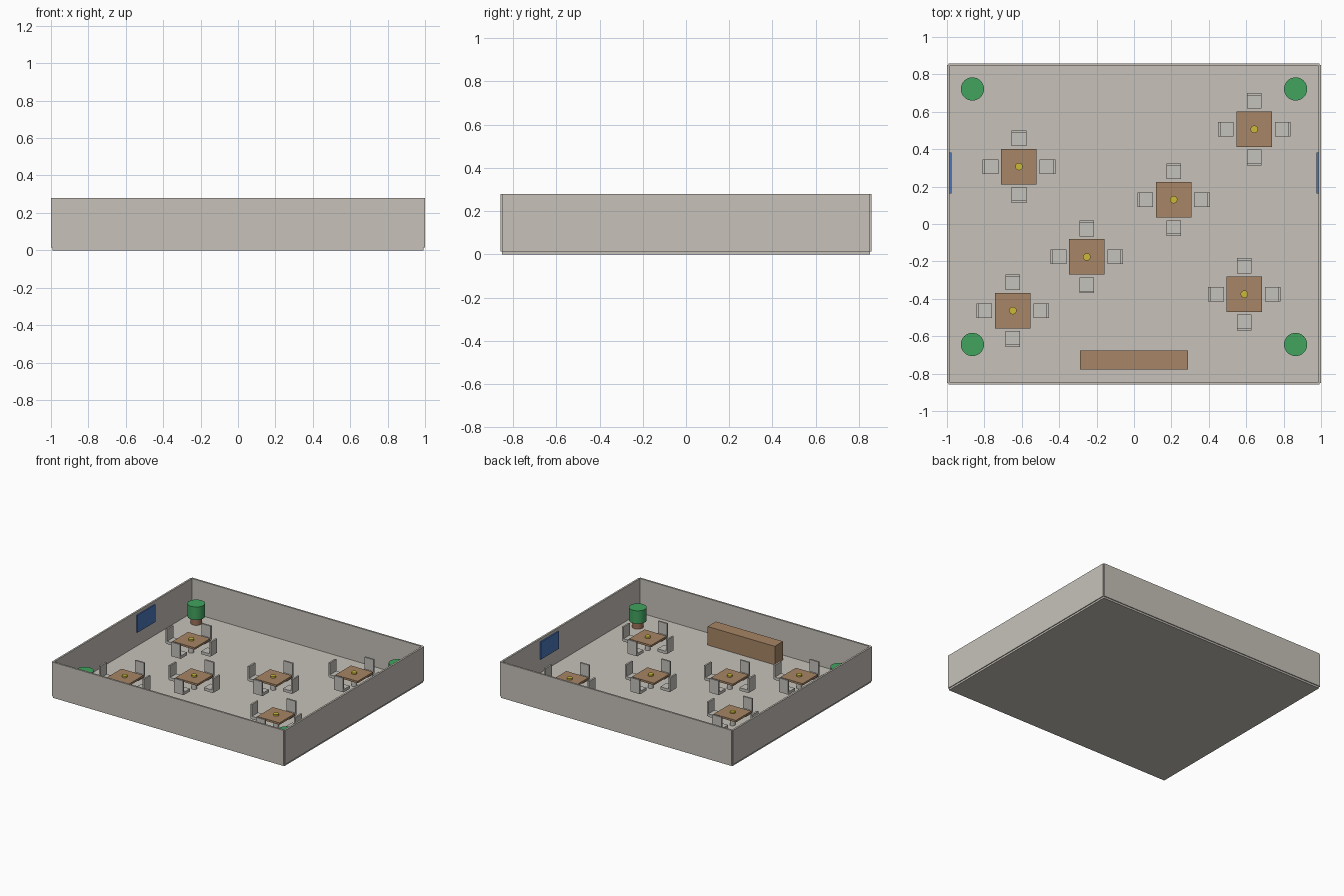
import bpy

if "Cube" in bpy.data.objects:
    bpy.data.objects.remove(bpy.data.objects["Cube"])

def material(name, rgb):
    m = bpy.data.materials.new(name)
    m.diffuse_color = (*rgb, 1)
    m.use_nodes = True
    m.node_tree.nodes["Principled BSDF"].inputs["Base Color"].default_value = m.diffuse_color
    return m

STONE = material("warm_grey", (0.57, 0.54, 0.49))
CHAIR = material("chair_grey", (0.56, 0.54, 0.50))
WOOD = material("wood_brown", (0.386, 0.235, 0.133))
POT = material("clay_brown", (0.34, 0.17, 0.10))
GREEN = material("leaf_green", (0.054, 0.366, 0.114))
YELLOW = material("candle_yellow", (0.597, 0.479, 0.04))
BLUE = material("screen_blue", (0.07, 0.18, 0.50))

def finish(name, mat):
    ob = bpy.context.object
    ob.name = name
    ob.data.materials.append(mat)
    return ob

def box(name, x0, x1, y0, y1, z0, z1, mat):
    bpy.ops.mesh.primitive_cube_add(
        size=1, location=((x0 + x1) / 2, (y0 + y1) / 2, (z0 + z1) / 2))
    bpy.context.object.scale = (abs(x1 - x0), abs(y1 - y0), abs(z1 - z0))
    bpy.ops.object.transform_apply(location=False, rotation=False, scale=True)
    return finish(name, mat)

def cylinder(name, x, y, z0, z1, r, mat, sides=32):
    bpy.ops.mesh.primitive_cylinder_add(
        vertices=sides, radius=r, depth=z1 - z0, location=(x, y, (z0 + z1) / 2))
    ob = finish(name, mat)
    bpy.ops.object.shade_smooth_by_angle()
    return ob

# Room: floor slab and walls centred on its edges
FX, FY, FZ, TOP, T = 0.993, 0.851, 0.014, 0.28, 0.007
box("floor", -FX, FX, -FY, FY, 0, FZ, STONE)
for s, side in ((-1, "front"), (1, "back")):
    box(side + "_wall", -FX, FX, s * FY - T, s * FY + T, FZ, TOP, STONE)
for s, side in ((-1, "left"), (1, "right")):
    box(side + "_wall", s * FX - T, s * FX + T, -FY, FY, FZ, TOP, STONE)
    # Wall screens
    box(side + "_screen", s * 0.977, s * 0.986, 0.163, 0.383, 0.122, 0.257, BLUE)

# Counter
box("counter", -0.288, 0.288, -0.778, -0.677, FZ, 0.158, WOOD)

# Corner plants
for x in (-0.864, 0.864):
    for y in (-0.644, 0.722):
        cylinder("plant_pot", x, y, FZ, 0.07, 0.04, POT)
        cylinder("plant_foliage", x, y, 0.066, 0.167, 0.062, GREEN)

def chair(cx, cy, dx, dy):
    """Seat and backrest facing the table, placed along direction (dx, dy)."""
    def part(name, near, far, half, z0, z1):
        ends = [(cx + dx * d + dy * h, cy + dy * d + dx * h)
                for d, h in ((near, -half), (far, half))]
        xs, ys = sorted(e[0] for e in ends), sorted(e[1] for e in ends)
        box(name, *xs, *ys, z0, z1, CHAIR)
    part("chair_seat", 0.11, 0.185, 0.039, 0.042, 0.064)
    part("chair_back", 0.181, 0.194, 0.039, 0.046, 0.155)

# Tables with candles and four chairs each
tables = [(-0.615, 0.307), (0.643, 0.507), (0.212, 0.13),
          (-0.252, -0.176), (-0.648, -0.463), (0.59, -0.375)]
for x, y in tables:
    box("table_top", x - 0.095, x + 0.095, y - 0.095, y + 0.095, 0.093, 0.108, WOOD)
    cylinder("table_pedestal", x, y, FZ, 0.093, 0.02, CHAIR, 20)
    cylinder("table_candle", x, y, 0.108, 0.12, 0.02, YELLOW, 24)
    for dx, dy in ((1, 0), (-1, 0), (0, 1), (0, -1)):
        chair(x, y, dx, dy)
